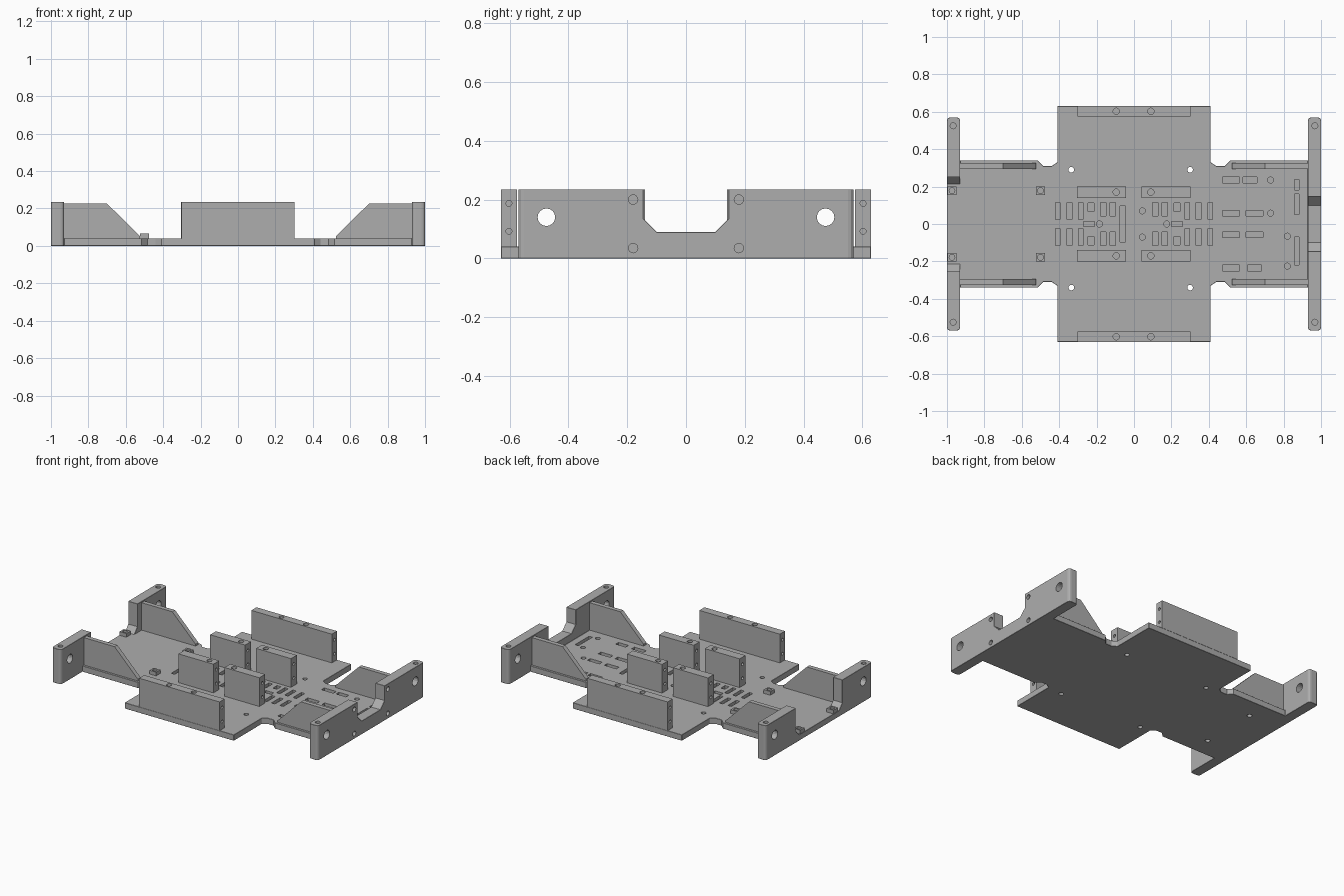
import bpy, bmesh, math
from mathutils import Matrix, Vector

cube = bpy.data.objects.get("Cube")
if cube:
    bpy.data.objects.remove(cube, do_unlink=True)

grey = bpy.data.materials.new("plain grey")
grey.use_nodes = True
COLOUR = (0.42, 0.42, 0.42, 1)
grey.diffuse_color = COLOUR
grey.node_tree.nodes["Principled BSDF"].inputs["Base Color"].default_value = COLOUR

TOP, FLOOR = 0.235, 0.04


def make(name, bm):
    bmesh.ops.recalc_face_normals(bm, faces=bm.faces)
    mesh = bpy.data.meshes.new(name)
    bm.to_mesh(mesh)
    bm.free()
    mesh.materials.append(grey)
    obj = bpy.data.objects.new(name, mesh)
    bpy.context.collection.objects.link(obj)
    return obj


def prism(points, offset):
    """Extrude a closed outline of 3D points along an offset."""
    bm = bmesh.new()
    face = bm.faces.new([bm.verts.new(p) for p in points])
    out = bmesh.ops.extrude_face_region(bm, geom=[face])
    moved = [v for v in out["geom"] if isinstance(v, bmesh.types.BMVert)]
    bmesh.ops.translate(bm, verts=moved, vec=offset)
    return bm


def add_box(bm, x, y, z, sx, sy, sz):
    m = Matrix.Translation((x, y, z)) @ Matrix.Diagonal((sx, sy, sz, 1))
    bmesh.ops.create_cube(bm, size=1, matrix=m)


def add_rod(bm, centre, radius, length, axis="Z"):
    turn = {"Z": Matrix(), "X": Matrix.Rotation(math.pi / 2, 4, "Y")}[axis]
    bmesh.ops.create_cone(bm, cap_ends=True, segments=16, radius1=radius, radius2=radius,
                          depth=length, matrix=Matrix.Translation(centre) @ turn)


def apply_modifier(obj, kind, **settings):
    mod = obj.modifiers.new(kind.lower(), kind)
    for key, value in settings.items():
        setattr(mod, key, value)
    bpy.context.view_layer.objects.active = obj
    bpy.ops.object.modifier_apply(modifier=mod.name)


def combine(obj, bm, operation="DIFFERENCE"):
    tool = make("tool", bm)
    apply_modifier(obj, "BOOLEAN", object=tool, operation=operation, solver="EXACT")
    bpy.data.objects.remove(tool, do_unlink=True)


def mirrored(half):
    """Complete an outline whose half runs from positive to zero in its first value."""
    return half + [(-a, b) for a, b in reversed(half)]


# Base plate: wide middle, small waist notches, narrow ends
right_side = [(0.95, -0.34), (0.95, 0.34), (0.515, 0.34), (0.485, 0.31), (0.44, 0.31),
              (0.41, 0.33), (0.41, 0.63)]
quarter = right_side[1:]
outline = [(x, -y) for x, y in reversed(quarter)] + quarter
outline += [(-x, y) for x, y in reversed(outline)]
chassis = make("base_plate", prism([(x, y, 0) for x, y in outline], (0, 0, FLOOR)))

# End walls: a high saddle at one end, a wide open gap at the other
saddle = [(0.57, 0), (0.57, TOP), (0.145, TOP), (0.145, 0.135), (0.10, 0.09)]
gap = [(0.57, 0), (0.57, TOP), (0.25, TOP), (0.25, 0.08), (0.215, FLOOR)]
for start, half in ((0.93, saddle), (-1, gap)):
    wall = prism([(start, y, z) for y, z in mirrored(half)], (0.07, 0, 0))
    corners = [e for e in wall.edges
               if all(abs(v.co.y) > 0.56 for v in e.verts)
               and abs(e.verts[0].co.z - e.verts[1].co.z) > 0.1]
    bmesh.ops.bevel(wall, geom=corners, offset=0.018, segments=3, affect="EDGES", profile=0.5)
    bmesh.ops.recalc_face_normals(wall, faces=wall.faces)
    combine(chassis, wall, "UNION")
apply_modifier(chassis, "BEVEL", width=0.007, segments=1, limit_method="ANGLE",
               angle_limit=math.radians(50))

# Shallow slots in the plate, as x, y, width, length
slots = [(-0.06, 0, 0.03, 0.19), (-0.24, 0, 0.06, 0.027), (0.23, 0, 0.06, 0.027),
         (0.87, 0.21, 0.025, 0.055), (0.87, 0.105, 0.025, 0.11), (0.87, -0.145, 0.025, 0.15)]
for sy in (1, -1):
    for sx in (1, -1):
        slots += [(sx * x, sy * 0.07, 0.026, 0.09) for x in (0.285, 0.345, 0.408)]
        slots += [(sx * 0.23, sy * 0.09, 0.03, 0.045)]
        slots += [(sx * x, sy * 0.08, 0.028, 0.072) for x in (0.113, 0.165)]
    slots += [(0.518, sy * 0.235, 0.09, 0.03), (0.518, sy * 0.058, 0.09, 0.03),
              (0.62 if sy > 0 else 0.645, sy * 0.235, 0.075, 0.03),
              (0.645, sy * 0.058, 0.09, 0.03)]
cutter = bmesh.new()
for x, y, w, l in slots:
    add_box(cutter, x, y, FLOOR, w, l, 0.04)
combine(chassis, cutter)

# Round holes: blind from above, through the plate, and blind from below
cutter = bmesh.new()
for x, y in ((-0.185, 0), (0.175, 0), (0.045, 0.07), (0.045, -0.07), (0.73, 0.235),
             (0.73, 0.058), (0.82, -0.065), (0.82, -0.225)):
    add_rod(cutter, (x, y, FLOOR), 0.016, 0.04)
for x in (-0.335, 0.3):
    for y in (0.29, -0.34):
        add_rod(cutter, (x, y, 0.02), 0.015, 0.2)
for y in (0.2, -0.2):
    add_rod(cutter, (-0.76, y, 0), 0.016, 0.04)

# Holes in the end walls
for sy in (1, -1):
    add_rod(cutter, (0, sy * 0.475, 0.14), 0.03, 2.2, "X")
    for z in (0.2, 0.035):
        add_rod(cutter, (1, sy * 0.18, z), 0.016, 0.06, "X")
    for sx in (1, -1):
        add_rod(cutter, (sx * 0.967, sy * 0.525, TOP), 0.016, 0.07)
combine(chassis, cutter)


def drilled_block(name, x, y, length, width, hole_xs):
    """Upright block with screw holes in its top and both ends."""
    bm = bmesh.new()
    add_box(bm, x, y, (FLOOR + TOP) / 2, length, width, TOP - FLOOR)
    obj = make(name, bm)
    holes = bmesh.new()
    for hx in hole_xs:
        add_rod(holes, (hx, y, TOP), 0.017, 0.07)
    for end in (-1, 1):
        for z in (0.092, 0.187):
            add_rod(holes, (x + end * length / 2, y, z), 0.01, 0.06, "X")
    combine(obj, holes)


for sy, side in ((1, "back"), (-1, "front")):
    # Long walls on the edges of the wide middle
    drilled_block(side + "_side_wall", 0, sy * 0.6025, 0.605, 0.055, (-0.095, 0.09))
    # Inner holder blocks
    drilled_block(side + "_right_holder", -0.175, sy * 0.17, 0.262, 0.062, (-0.095,))
    drilled_block(side + "_left_holder", 0.17, sy * 0.17, 0.262, 0.062, (0.09,))

    for sx, end in ((1, "left"), (-1, "right")):
        # Sloped gussets bracing the end walls
        profile = [(0.94, FLOOR), (0.94, 0.226), (0.7, 0.226), (0.525, 0.052), (0.525, FLOOR)]
        inner = 0.295 if sy > 0 else -0.325
        make(f"{side}_{end}_gusset",
             prism([(sx * x, inner, z) for x, z in profile], (0, 0.03, 0)))

    # Small standoffs with screw holes
    for x, place in ((-0.973, "outer"), (-0.5, "inner")):
        bm = bmesh.new()
        add_box(bm, x, sy * 0.178, 0.0525, 0.05, 0.045, 0.025)
        post = make(f"{side}_{place}_standoff", bm)
        hole = bmesh.new()
        add_rod(hole, (x, sy * 0.178, 0.065), 0.015, 0.04)
        combine(post, hole)
